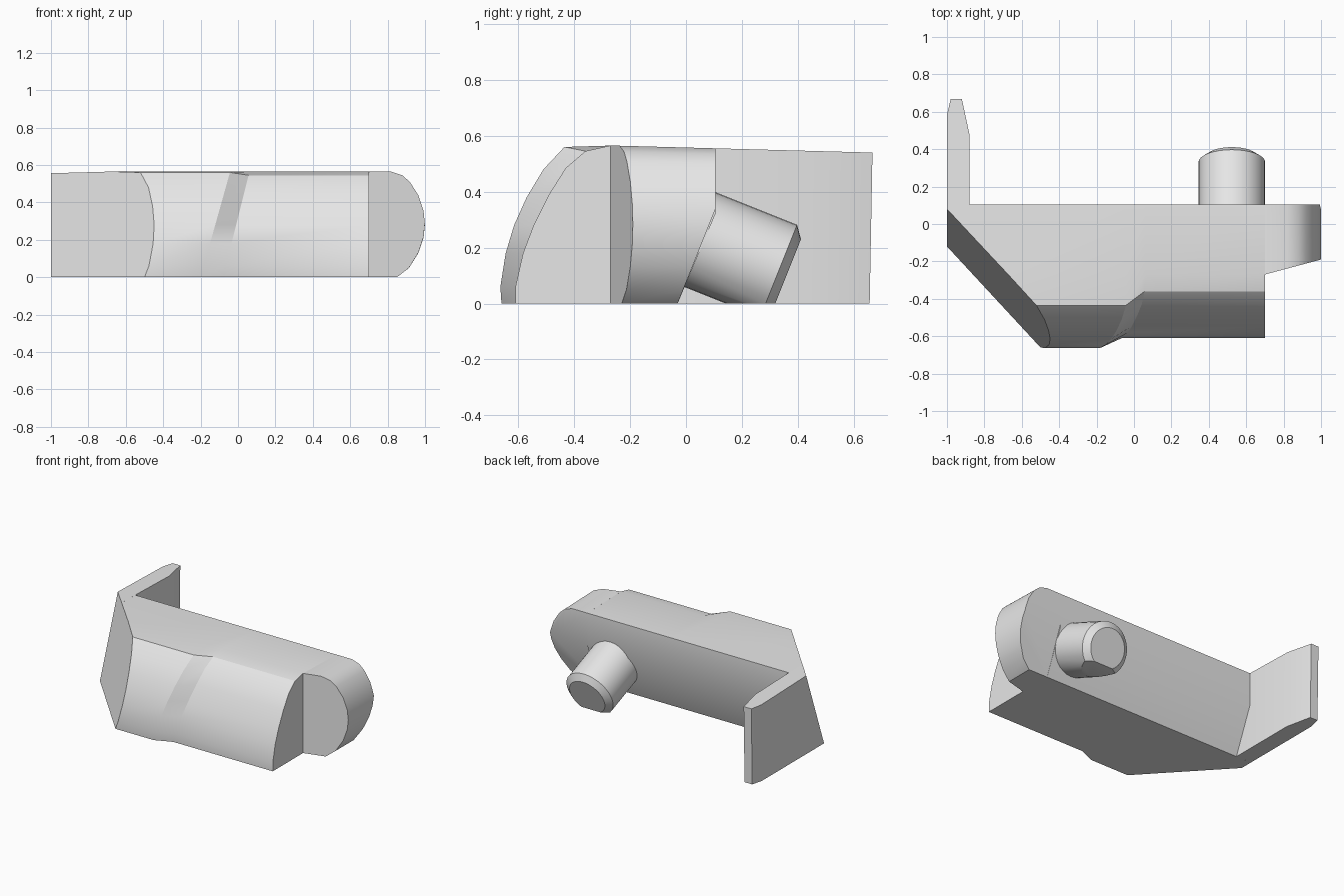
import bpy, bmesh, math
from mathutils import Vector

cube = bpy.data.objects.get("Cube")
if cube:
    bpy.data.objects.remove(cube, do_unlink=True)

grey = bpy.data.materials.new("light_grey")
grey.use_nodes = True
grey.diffuse_color = (0.8, 0.8, 0.8, 1)
grey.node_tree.nodes["Principled BSDF"].inputs["Base Color"].default_value = (0.8, 0.8, 0.8, 1)


def top(y):
    """Height of the gently sloping upper surface."""
    return 0.558 - 0.027 * y


def loft(name, rings, cuts=()):
    """Skin closed rings, cap the ends, trim by planes and shade."""
    bm = bmesh.new()
    rows = [[bm.verts.new(p) for p in ring] for ring in rings]
    n = len(rows[0])
    for a, b in zip(rows, rows[1:]):
        for i in range(n):
            j = (i + 1) % n
            bm.faces.new((a[i], a[j], b[j], b[i]))
    bm.faces.new(rows[0])
    bm.faces.new(rows[-1])
    for co, no in cuts:
        geom = bm.verts[:] + bm.edges[:] + bm.faces[:]
        bmesh.ops.bisect_plane(bm, geom=geom, plane_co=co, plane_no=no,
                               clear_outer=True)
        rim = [e for e in bm.edges if e.is_boundary]
        bmesh.ops.holes_fill(bm, edges=rim, sides=0)
    bmesh.ops.recalc_face_normals(bm, faces=bm.faces)
    mesh = bpy.data.meshes.new(name)
    bm.to_mesh(mesh)
    bm.free()
    mesh.materials.append(grey)
    for p in mesh.polygons:
        p.use_smooth = True
    mesh.set_sharp_from_angle(angle=math.radians(28))
    obj = bpy.data.objects.new(name, mesh)
    bpy.context.collection.objects.link(obj)
    return obj


# Trimming planes: leaning oblique wall, and undercut along the back
corner = Vector((-1, -0.12, 0))
slant = (Vector((0.5, -0.54, 0))).cross(Vector((0, 0.2, 0.555))).normalized()
if slant.x > 0:
    slant.negate()
oblique = (corner, slant)
axis = Vector((0, 0.929, -0.371))
undercut = (Vector((0, -0.03, 0)), axis)

# Main body: curved front that steps back through a skewed transition
back = [(-0.27, 0.565), (0.105, 0.555), (0.105, 0.32), (-0.03, 0)]
bulge = [(-0.66, 0), (-0.664, 0.06), (-0.645, 0.18), (-0.615, 0.28),
         (-0.57, 0.38), (-0.51, 0.48), (-0.435, 0.56)] + back
main = [(-0.61, 0), (-0.61, 0.06), (-0.583, 0.18), (-0.545, 0.28),
        (-0.49, 0.39), (-0.43, 0.485), (-0.36, 0.545)] + back


def section(x, profile, skew=0):
    return [(x + skew * z, y, z) for y, z in profile]


loft("main_body", [section(-1, bulge), section(-0.2, bulge, 0.28),
                   section(-0.08, main, 0.25), section(0.7, main)], [oblique])

# Rounded end block with an angled front face
outline = [(0.7, 0), (0.85, 0), (0.915, 0.05), (0.965, 0.13), (0.992, 0.21),
           (0.999, 0.28), (0.992, 0.35), (0.965, 0.43), (0.92, 0.5),
           (0.88, 0.535), (0.82, 0.555), (0.7, 0.555)]


def end_ring(y_at):
    return [(x, y_at(x), z * top(y_at(x)) / 0.555) for x, z in outline]


loft("rounded_end", [end_ring(lambda x: -0.27 + 0.267 * (x - 0.7)),
                     end_ring(lambda x: 0.105)], [undercut])

# Rear fin with a tapered tip
plan = [(-1, -0.03), (-0.88, -0.03), (-0.88, 0.48), (-0.92, 0.667),
        (-0.98, 0.667), (-1, 0.585)]
loft("rear_fin", [[(x, y * 0.985, 0) for x, y in plan],
                  [(x, y, top(y)) for x, y in plan]], [oblique])

# Chamfered peg, tilted downward and trimmed flat at the base
centre = Vector((0.523, 0.034, 0.235))
side, up = Vector((1, 0, 0)), Vector((0, 0.371, 0.929))
SIDES = 32


def circle(t, r):
    angles = [2 * math.pi * i / SIDES for i in range(SIDES)]
    return [centre + axis * t + (side * math.cos(a) + up * math.sin(a)) * r
            for a in angles]


loft("peg", [circle(-0.05, 0.178), circle(0.32, 0.178), circle(0.352, 0.135)],
     [(Vector((0, 0, 0)), Vector((0, 0, -1)))])
